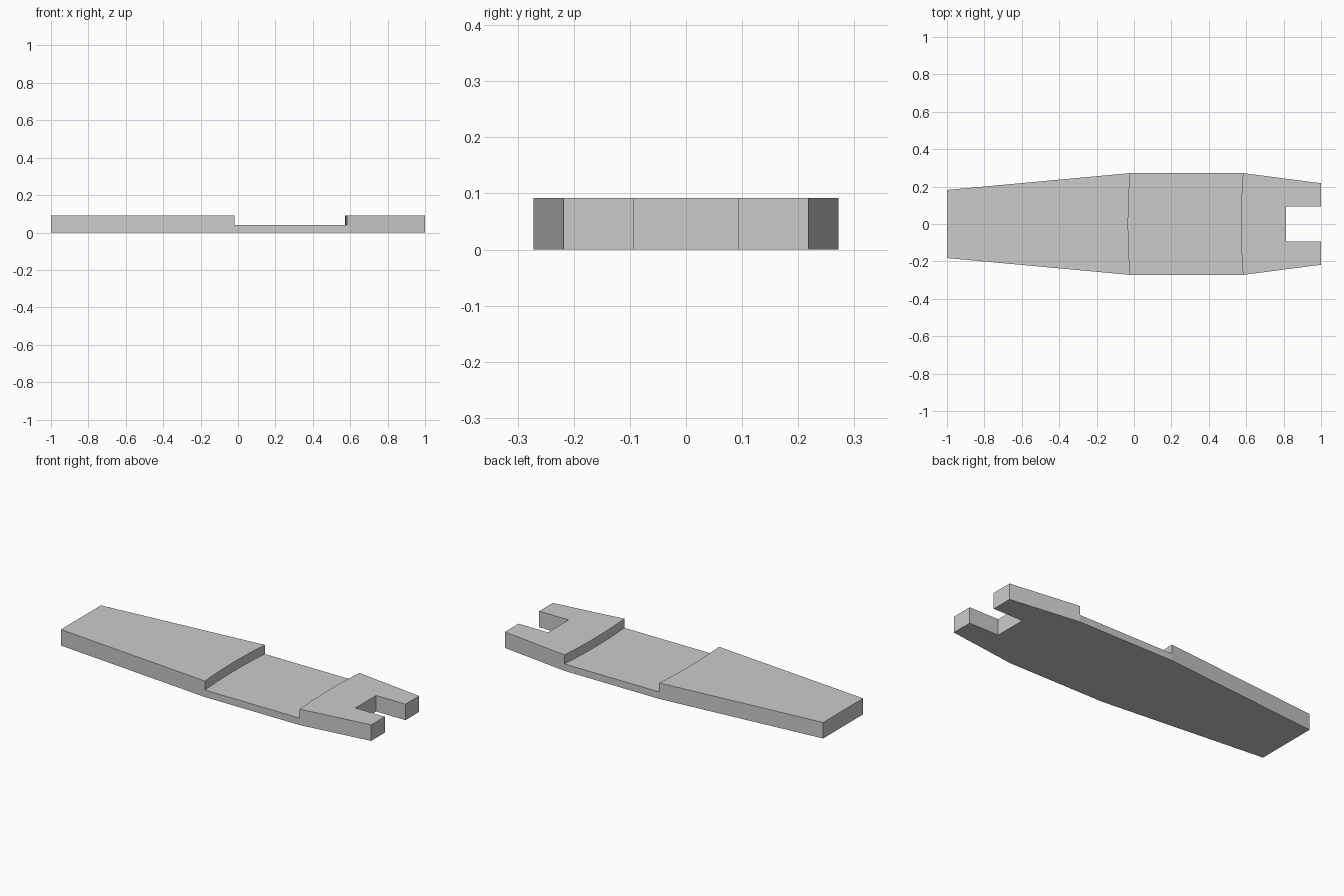
import bpy
import bmesh

cube = bpy.data.objects.get("Cube")
if cube:
    bpy.data.objects.remove(cube, do_unlink=True)

HEIGHT, FLOOR, HALF = 0.092, 0.04, 0.272

grey = bpy.data.materials.new("light grey")
grey.use_nodes = True
colour = (0.6, 0.6, 0.6, 1)
grey.diffuse_color = colour
grey.node_tree.nodes["Principled BSDF"].inputs["Base Color"].default_value = colour


def prism(name, outline, z0, z1):
    """Extrude a closed flat outline between two heights."""
    bm = bmesh.new()
    face = bm.faces.new([bm.verts.new((x, y, z0)) for x, y in outline])
    top = bmesh.ops.extrude_face_region(bm, geom=[face])["geom"]
    bmesh.ops.translate(bm, vec=(0, 0, z1 - z0),
                        verts=[v for v in top if isinstance(v, bmesh.types.BMVert)])
    bmesh.ops.recalc_face_normals(bm, faces=bm.faces)
    mesh = bpy.data.meshes.new(name)
    bm.to_mesh(mesh)
    bm.free()
    mesh.materials.append(grey)
    obj = bpy.data.objects.new(name, mesh)
    bpy.context.collection.objects.link(obj)
    return obj


# Tapered plate with an open notch at the +x end
side = [(-1, 0.182), (-0.02, HALF), (0.583, HALF), (1, 0.218), (1, 0.094), (0.813, 0.094)]
outline = side + [(x, -y) for x, y in reversed(side)]
plate = prism("notched_plate", outline, 0, HEIGHT)


# Recess cutter with two gently bowed ends
def bowed_edge(x_end, bow, steps=12):
    ys = [0.3 * (2 * i / steps - 1) for i in range(steps + 1)]
    return [(x_end - bow * (1 - (y / HALF) ** 2), y) for y in ys]


cutter = prism("recess_cutter",
               bowed_edge(0.583, 0.011) + bowed_edge(-0.02, 0.011)[::-1], FLOOR, 0.2)
cutter.hide_render = True

cut = plate.modifiers.new("recess", 'BOOLEAN')
cut.operation = 'DIFFERENCE'
cut.solver = 'EXACT'
cut.object = cutter
bpy.context.view_layer.objects.active = plate
bpy.ops.object.modifier_apply(modifier=cut.name)
bpy.data.objects.remove(cutter, do_unlink=True)
